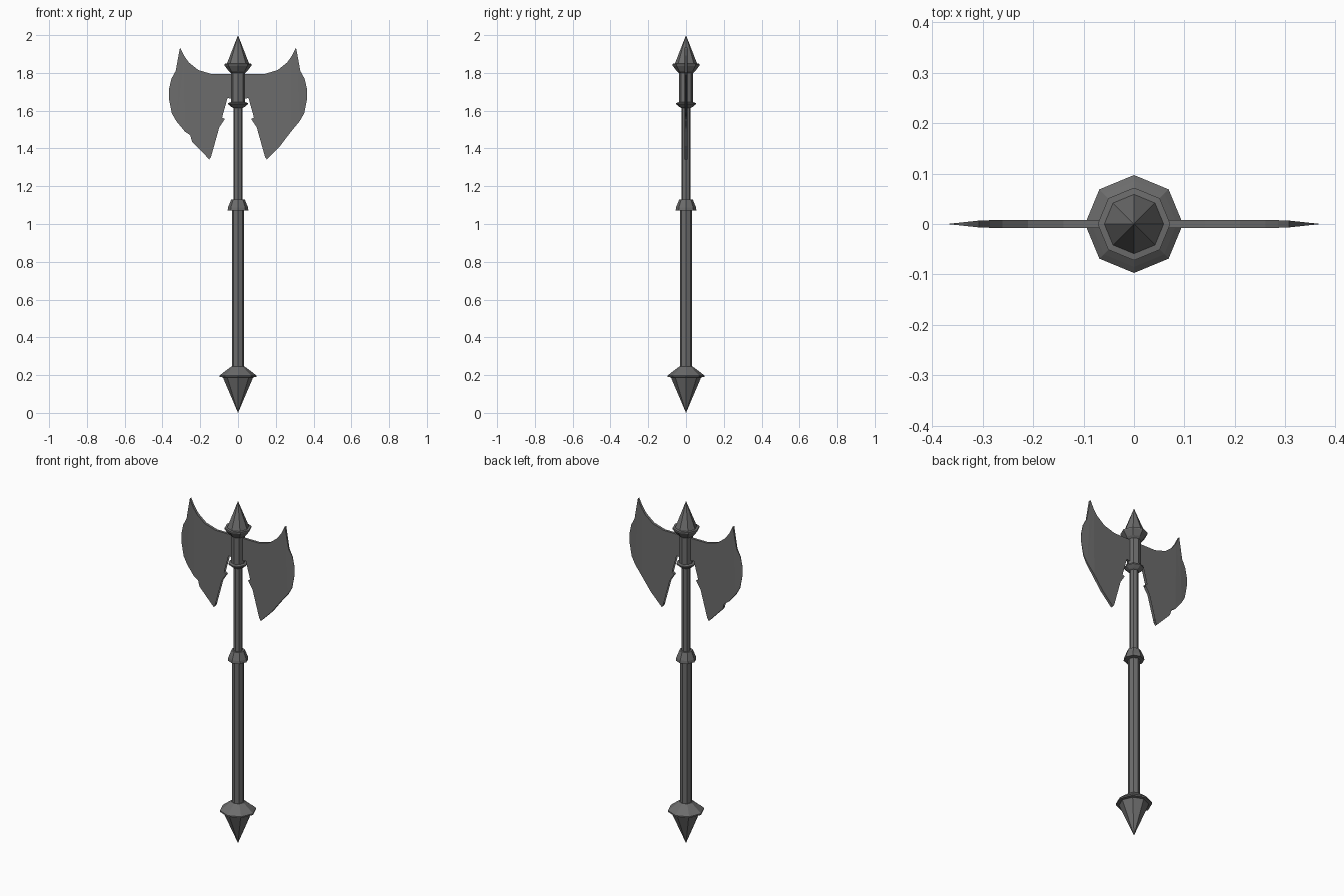
import bpy, bmesh, math

cube = bpy.data.objects.get("Cube")
if cube:
    bpy.data.objects.remove(cube)

# One dark steel colour for the whole weapon
steel = bpy.data.materials.new("dark_steel")
steel.use_nodes = True
colour = (0.15, 0.15, 0.15, 1)
steel.diffuse_color = colour
steel.node_tree.nodes["Principled BSDF"].inputs["Base Color"].default_value = colour


def finish(name, bm):
    bmesh.ops.recalc_face_normals(bm, faces=bm.faces)
    mesh = bpy.data.meshes.new(name)
    bm.to_mesh(mesh)
    bm.free()
    mesh.materials.append(steel)
    obj = bpy.data.objects.new(name, mesh)
    bpy.context.collection.objects.link(obj)
    return obj


def lathe(name, profile, sides=8):
    """Turn a (radius, height) profile into a closed faceted solid."""
    bm = bmesh.new()
    rings = []
    for r, z in profile:
        if r == 0:
            rings.append([bm.verts.new((0, 0, z))] * sides)
        else:
            turn = [math.tau * i / sides for i in range(sides)]
            rings.append([bm.verts.new((r * math.cos(a), r * math.sin(a), z)) for a in turn])
    for low, high in zip(rings, rings[1:]):
        for i in range(sides):
            j = (i + 1) % sides
            bm.faces.new(dict.fromkeys((low[i], low[j], high[j], high[i])))
    for ring in (rings[0], rings[-1]):
        if ring[0] is not ring[1]:
            bm.faces.new(ring)
    return finish(name, bm)


def blade(name, side, outline):
    """Flat plate that thins towards the outer cutting edge."""
    bm = bmesh.new()
    bm.faces.new([bm.verts.new((side * x, 0, z)) for x, z in outline])
    bmesh.ops.triangulate(bm, faces=bm.faces[:])
    sheet = bmesh.ops.extrude_face_region(bm, geom=bm.faces[:], use_keep_orig=True)
    back = {v for v in sheet["geom"] if isinstance(v, bmesh.types.BMVert)}
    for v in bm.verts:
        half = 0.0075 * min(1, max(0.04, (0.37 - abs(v.co.x)) / 0.07))
        v.co.y = half if v in back else -half
    return finish(name, bm)


# Handle, from pommel to spike
lathe("pommel", [(0, 0), (0.08, 0.188), (0.097, 0.19), (0.097, 0.198),
                 (0.085, 0.208), (0.036, 0.245), (0, 0.245)])
lathe("lower_shaft", [(0.032, 0.23), (0.032, 1.08)])
lathe("middle_collar", [(0.03, 1.07), (0.055, 1.072), (0.053, 1.088), (0.036, 1.13), (0.02, 1.13)])
lathe("upper_shaft", [(0.025, 1.08), (0.025, 1.64)])
lathe("lower_ring", [(0.027, 1.615), (0.035, 1.62), (0.052, 1.634), (0.052, 1.641), (0.038, 1.645)])
lathe("head_sleeve", [(0.038, 1.635), (0.038, 1.81)])
lathe("upper_ring", [(0.038, 1.80), (0.05, 1.81), (0.072, 1.84), (0.072, 1.848), (0.05, 1.85)])
lathe("top_spike", [(0.06, 1.846), (0, 2.0)])

# Blade outline: shared horn, outer edge, lower point and inner hook
horn = [(0.02, 1.794), (0.14, 1.794), (0.21, 1.815), (0.26, 1.855), (0.285, 1.89),
        (0.307, 1.935), (0.33, 1.81), (0.353, 1.768), (0.365, 1.715),
        (0.366, 1.665), (0.35, 1.585), (0.327, 1.545), (0.28, 1.488)]
plain_edge = [(0.222, 1.412)]
notched_edge = [(0.253, 1.47), (0.237, 1.462), (0.243, 1.436)]
hook = [(0.152, 1.342), (0.143, 1.355), (0.158, 1.42), (0.175, 1.50), (0.177, 1.547),
        (0.138, 1.562), (0.07, 1.556), (0.125, 1.585), (0.157, 1.62),
        (0.164, 1.65), (0.153, 1.672), (0.13, 1.683), (0.035, 1.663), (0.02, 1.663)]
blade("left_blade", 1, horn + plain_edge + hook)
blade("right_blade", -1, horn + notched_edge + hook)
